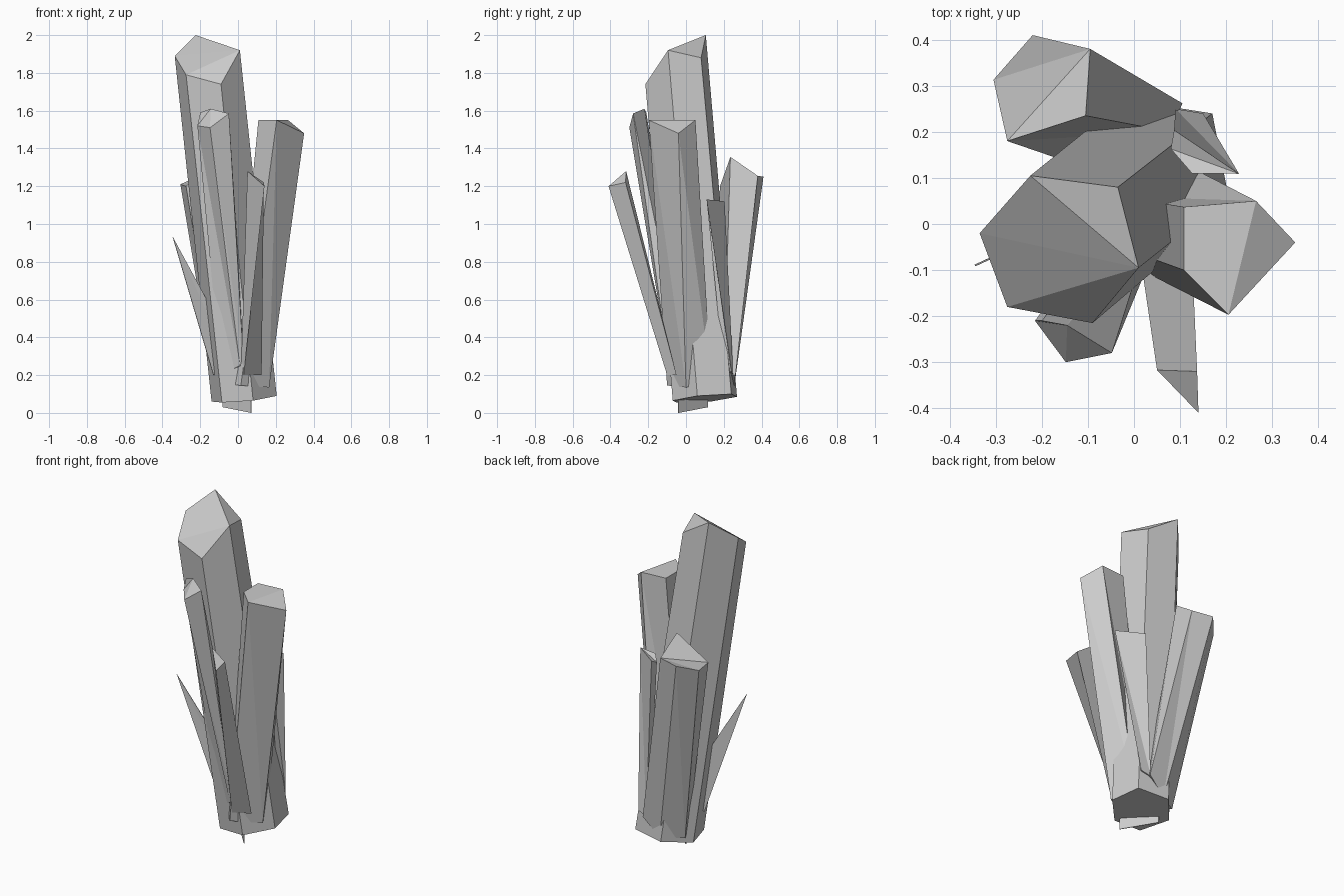
import bpy
import bmesh
from mathutils import Vector

default_cube = bpy.data.objects.get("Cube")
if default_cube is not None:
    bpy.data.objects.remove(default_cube, do_unlink=True)


def make_material(name, grey):
    """Create one flat colour material."""
    material = bpy.data.materials.new(name)
    material.use_nodes = True
    colour = (grey, grey, grey, 1)
    material.diffuse_color = colour
    shader = material.node_tree.nodes["Principled BSDF"]
    shader.inputs["Base Color"].default_value = colour
    shader.inputs["Roughness"].default_value = 0.9
    return material


stone_grey = make_material("stone_grey", 0.6)


def crystal(name, tip, root, fold=True):
    """Loft a faceted shard from a root ring to a tip ring.

    Both rings run counter-clockwise. The tip is capped by a fan
    around its first corner, and fold creases every side facet.
    """
    mesh = bpy.data.meshes.new(name)
    bm = bmesh.new()
    upper = [bm.verts.new(Vector(corner)) for corner in tip]
    lower = [bm.verts.new(Vector(corner)) for corner in root]
    count = len(upper)

    # side facets
    for i in range(count):
        j = (i + 1) % count
        if fold:
            bm.faces.new((upper[i], lower[i], lower[j]))
            bm.faces.new((upper[i], lower[j], upper[j]))
        else:
            bm.faces.new((lower[i], lower[j], upper[j], upper[i]))

    # broken tip and closed root
    for i in range(1, count - 1):
        bm.faces.new((upper[0], upper[i], upper[i + 1]))
    bm.faces.new(list(reversed(lower)))

    bmesh.ops.recalc_face_normals(bm, faces=bm.faces)
    bm.to_mesh(mesh)
    bm.free()
    mesh.materials.append(stone_grey)
    shard = bpy.data.objects.new(name, mesh)
    bpy.context.collection.objects.link(shard)
    return shard


def blade(name, corners, thickness):
    """Extrude a flat outline into a very thin sliver."""
    points = [Vector(corner) for corner in corners]
    normal = (points[1] - points[0]).cross(points[2] - points[0]).normalized()
    offset = normal * thickness / 2
    front_ring = [point + offset for point in points]
    back_ring = [point - offset for point in points]
    return crystal(name, front_ring, back_ring, fold=False)


# tall six-sided crystal in the middle
crystal(
    "main_crystal",
    tip=[(.01, -.095, 1.92), (-.035, .08, 1.88), (-.225, .105, 2),
         (-.335, -.02, 1.89), (-.275, -.18, 1.79), (-.09, -.215, 1.74)],
    root=[(.205, .06, .09), (.17, .24, .1), (-.02, .27, .085),
          (-.14, .13, .06), (-.085, -.05, .055), (.08, -.07, .065)],
    fold=False,
)

# leaning crystal at the back
crystal(
    "back_crystal",
    tip=[(-.095, .38, 1.255), (-.22, .41, 1.25), (-.305, .313, 1.21),
         (-.275, .18, 1.2), (-.105, .235, 1.355)],
    root=[(.105, .262, .2), (0, .25, .1), (-.12, .18, .1),
          (-.1, .12, .12), (.08, .2, .2)],
)

# stout crystal on the left side
crystal(
    "side_crystal",
    tip=[(.265, .05, 1.55), (.108, .037, 1.55), (.108, -.1, 1.55),
         (.205, -.197, 1.55), (.35, -.04, 1.48)],
    root=[(.1, .135, .15), (-.03, .06, .15), (-.03, -.05, .15),
          (.015, -.1, .145), (.165, 0, .135)],
)

# slim crystal at the front
crystal(
    "front_crystal",
    tip=[(-.145, -.22, 1.61), (-.2, -.21, 1.59), (-.215, -.21, 1.52),
         (-.148, -.3, 1.51), (-.048, -.28, 1.585)],
    root=[(.04, 0, .2), (-.04, 0, .2), (-.09, -.04, .2),
          (.01, -.09, .25), (.03, -.09, .25)],
)

# low pointed shard at the front
crystal(
    "front_shard",
    tip=[(.05, -.317, 1.28), (.14, -.41, 1.2), (.137, -.32, 1.22)],
    root=[(.015, -.08, .2), (.03, -.1, .2), (.125, -.05, .2)],
    fold=False,
)

# small shard between the back and side crystals
crystal(
    "rear_shard",
    tip=[(.228, .109, 1.13), (.087, .204, 1.12),
         (.08, .163, 1.1), (.126, .11, 1.12)],
    root=[(.15, .24, .22), (.09, .25, .2), (.09, .22, .2), (.13, .2, .22)],
)

# paper-thin slivers: one spike on the right, one under the root
blade("spike_sliver",
      [(-.345, -.09, .93), (-.13, .01, .2), (-.04, .055, .25),
       (-.15, 0, .57)], 0.004)
blade("root_sliver",
      [(.07, -.04, 0), (-.08, .115, .03), (-.08, .115, .2),
       (.07, -.04, .2)], 0.004)
